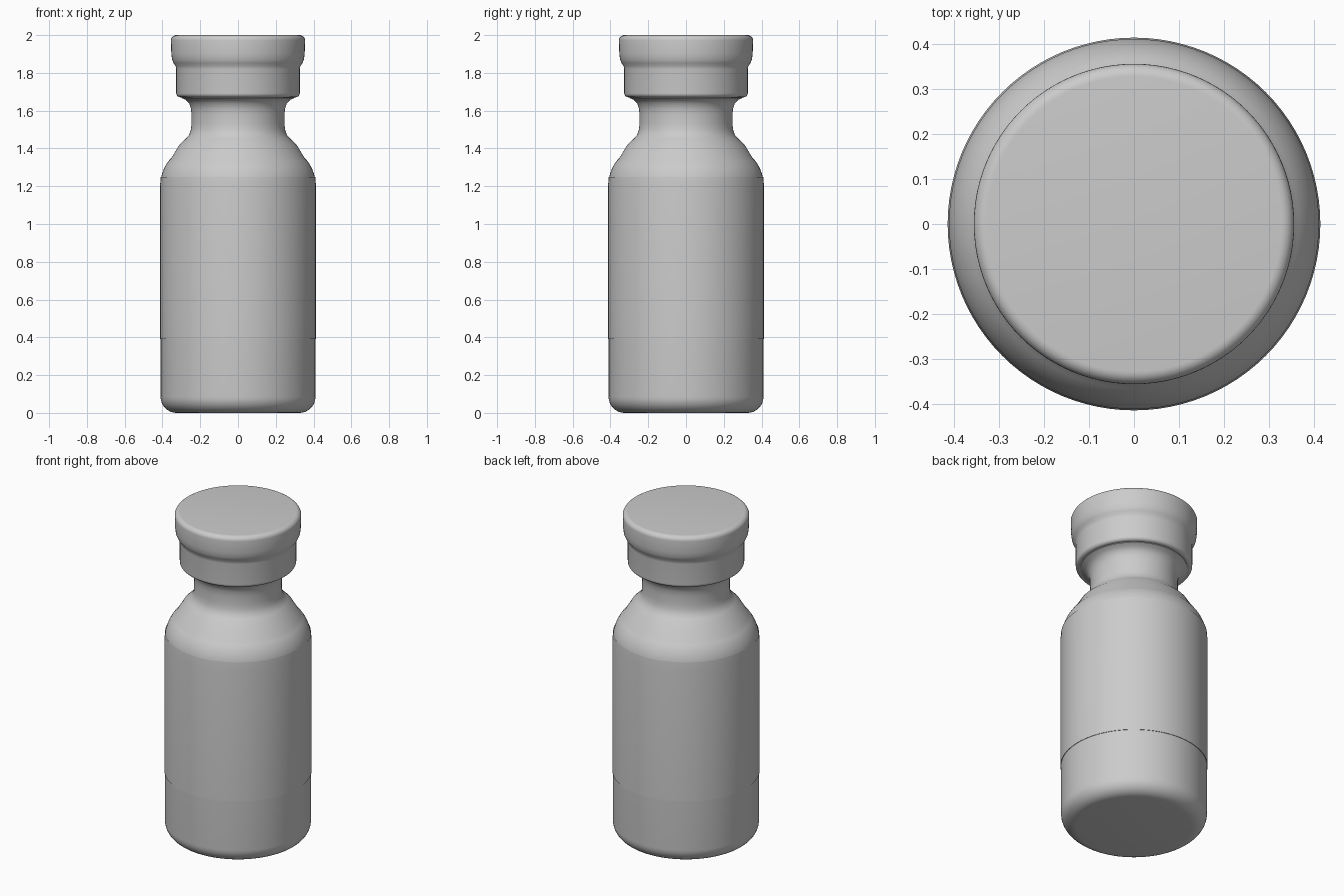
import bpy
import bmesh
import math

cube = bpy.data.objects.get("Cube")
if cube:
    bpy.data.objects.remove(cube, do_unlink=True)

SEGMENTS = 96

grey = bpy.data.materials.new("light grey")
grey.use_nodes = True
colour = (0.6, 0.6, 0.6, 1)
grey.diffuse_color = colour
grey.node_tree.nodes["Principled BSDF"].inputs["Base Color"].default_value = colour


def lathe(name, profile):
    """Spin a (radius, height) profile around the z axis."""
    bm = bmesh.new()
    verts = [bm.verts.new((r, 0, z)) for r, z in profile]
    edges = [bm.edges.new(pair) for pair in zip(verts, verts[1:])]
    bmesh.ops.spin(bm, geom=verts + edges, cent=(0, 0, 0), axis=(0, 0, 1),
                   angle=math.tau, steps=SEGMENTS, use_duplicate=False)
    bmesh.ops.remove_doubles(bm, verts=bm.verts[:], dist=0.0001)
    bmesh.ops.recalc_face_normals(bm, faces=bm.faces[:])
    mesh = bpy.data.meshes.new(name)
    bm.to_mesh(mesh)
    bm.free()
    mesh.materials.append(grey)
    obj = bpy.data.objects.new(name, mesh)
    bpy.context.collection.objects.link(obj)
    bpy.ops.object.select_all(action='DESELECT')
    obj.select_set(True)
    bpy.context.view_layer.objects.active = obj
    bpy.ops.object.shade_smooth_by_angle(angle=math.radians(40))
    return obj


def arc(r, z, radius, start, end, steps=6):
    """Points on a rounded corner centred at (r, z)."""
    angles = [math.radians(start + (end - start) * i / steps) for i in range(steps + 1)]
    return [(r + radius * math.cos(a), z + radius * math.sin(a)) for a in angles]


# Glass bottle: rounded base, straight wall, curved shoulder, waisted neck
base = arc(0.325, 0.085, 0.085, -90, 0, 8)
shoulder = arc(0.21, 1.21, 0.2, 0, 45, 8)
shoulder += [(0.31, 1.42), (0.275, 1.453), (0.258, 1.473), (0.249, 1.5), (0.246, 1.53)]
neck = [(0.246, 1.58), (0.249, 1.61), (0.258, 1.637), (0.275, 1.656), (0.3, 1.668), (0.3, 1.7)]
lathe("bottle", [(0, 0)] + base + shoulder + neck + [(0, 1.7)])

# Thin label wrapped around the straight wall
lathe("label", [(0.409, 0.39), (0.413, 0.39), (0.413, 1.2), (0.409, 1.25)])

# Crimped cap: lower collar, flared step and rounded lip
collar = arc(0.306, 1.692, 0.021, -90, 0) + [(0.327, 1.82)]
lip = [(0.33, 1.836), (0.341, 1.852), (0.349, 1.87), (0.353, 1.9), (0.355, 1.972)]
lip += arc(0.327, 1.972, 0.028, 15, 90)
lathe("cap", [(0, 1.671)] + collar + lip + [(0, 2.0)])
